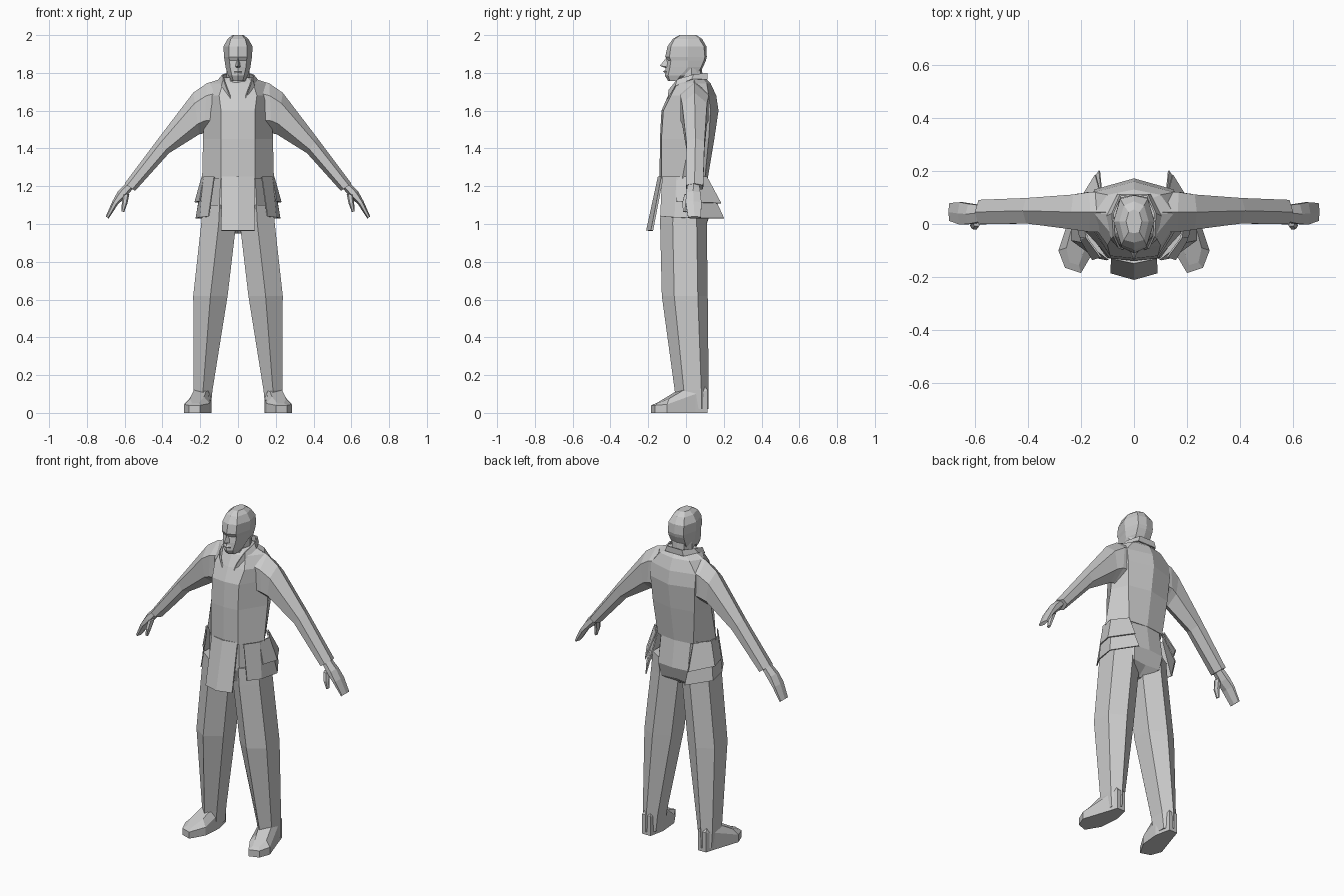
import bpy, bmesh, math


def make(name, verts, faces, mirror=False, thick=0.0):
    me = bpy.data.meshes.new(name)
    me.from_pydata(verts, [], faces)
    bm = bmesh.new()
    bm.from_mesh(me)
    bmesh.ops.recalc_face_normals(bm, faces=bm.faces)
    bm.to_mesh(me)
    bm.free()
    ob = bpy.data.objects.new(name, me)
    bpy.context.collection.objects.link(ob)
    if thick:
        s = ob.modifiers.new("thickness", 'SOLIDIFY')
        s.thickness = thick
        s.offset = 0
    if mirror:
        m = ob.modifiers.new("mirror", 'MIRROR')
        m.use_mirror_merge = False
    return ob


def loft(name, rings, mirror=False, closed=True, cap=True, thick=0.0):
    """Skin a series of equal point rings."""
    n = len(rings[0])
    verts = [p for r in rings for p in r]
    faces = []
    for k in range(len(rings) - 1):
        for i in range(n if closed else n - 1):
            j = (i + 1) % n
            faces.append((k * n + i, k * n + j, (k + 1) * n + j, (k + 1) * n + i))
    if closed and cap:
        faces += [tuple(range(n)), tuple(range((len(rings) - 1) * n, len(rings) * n))]
    return make(name, verts, faces, mirror, thick)


def body_ring(z, front, fx, fy, sx, sy, bx, by, back):
    """Symmetric eight-point horizontal ring."""
    half = [(0, front, z), (fx, fy, z), (sx, sy, z), (bx, by, z), (0, back, z)]
    return half + [(-x, y, h) for x, y, h in half[3:0:-1]]


def limb_ring(top, bottom, y, hy):
    """Six-point ring across a sideways limb, from its top and bottom (x, z)."""
    def at(t, yy):
        return (top[0] + (bottom[0] - top[0]) * t, yy, top[1] + (bottom[1] - top[1]) * t)
    return [at(0, y), at(.25, y - hy), at(.75, y - hy),
            at(1, y), at(.75, y + hy), at(.25, y + hy)]


# jacket body
loft("jacket", [body_ring(*r) for r in [
    (1.24, -.140, .09, -.13, .19, -.02, .12, .10, .115),
    (1.45, -.138, .09, -.13, .185, .02, .14, .12, .15),
    (1.60, -.130, .09, -.12, .18, .03, .15, .13, .172),
    (1.68, -.095, .10, -.08, .18, .03, .15, .12, .160),
    (1.745, -.060, .08, -.045, .15, .04, .10, .11, .130),
    (1.775, -.030, .05, -.02, .08, .04, .05, .09, .100)]])

# trouser hips
loft("hips", [body_ring(*r) for r in [
    (1.26, -.130, .09, -.12, .178, -.02, .10, .095, .11),
    (1.08, -.130, .10, -.13, .186, -.01, .10, .125, .135),
    (1.00, -.080, .09, -.12, .180, 0, .09, .11, .10),
    (.95, -.03, .03, -.05, .06, 0, .03, .05, .04)]])

# trouser legs
legs = []
for z, xi, xo, yf, yb in [(1.10, .01, .185, -.135, .11), (1.00, .01, .195, -.137, .11),
                          (.62, .055, .237, -.128, .115), (.12, .135, .235, -.06, .12),
                          (.02, .145, .23, -.05, .12)]:
    c = (xi + xo) / 2
    d = (yb - yf) * .27
    legs.append([(c, yf, z), (xo, yf + d, z), (xo, yb - d * .8, z),
                 (c, yb, z), (xi, yb - d * .8, z), (xi, yf + d, z)])
loft("trouser_leg", legs, mirror=True)

# shoes: outline sole, upper edge, top
sole = [(.16, .115), (.215, .115), (.235, .05), (.285, -.10), (.26, -.165),
        (.20, -.185), (.15, -.10), (.14, .02)]
heights = [.12, .12, .10, .045, .04, .04, .05, .09]
tops = [(.17, .10, .14), (.21, .10, .14), (.225, .02, .14), (.255, -.09, .075),
        (.243, -.145, .052), (.208, -.155, .052), (.18, -.08, .085), (.16, -.01, .14)]
loft("shoe", [[(x, y, 0) for x, y in sole],
              [(x, y, h) for (x, y), h in zip(sole, heights)], tops], mirror=True)

# sleeves
loft("sleeve", [limb_ring(*r) for r in [
    ((.10, 1.765), (.14, 1.48), .045, .075),
    ((.165, 1.745), (.18, 1.48), .045, .075),
    ((.237, 1.695), (.205, 1.475), .045, .066),
    ((.42, 1.455), (.365, 1.375), .05, .048),
    ((.60, 1.215), (.545, 1.175), .045, .046)]], mirror=True)

# hands
loft("hand", [limb_ring(*r) for r in [
    ((.585, 1.225), (.55, 1.195), .04, .030),
    ((.635, 1.175), (.595, 1.14), .038, .038),
    ((.665, 1.12), (.635, 1.105), .04, .042),
    ((.70, 1.04), (.685, 1.028), .045, .034)]], mirror=True)
loft("thumb", [limb_ring(*r) for r in [
    ((.61, 1.155), (.575, 1.16), .012, .02),
    ((.615, 1.11), (.585, 1.11), -.003, .017),
    ((.618, 1.068), (.603, 1.062), -.005, .01)]], mirror=True)

# front apron flap
loft("front_flap", [
    [(-.085, -.125, 1.25), (0, -.143, 1.25), (.085, -.125, 1.25)],
    [(-.088, -.18, .965), (0, -.205, .965), (.088, -.18, .965)]],
    closed=False, thick=.012)

# flared side skirts, two overlapping layers
loft("side_skirt", [
    [(.125, -.125, 1.25), (.18, -.05, 1.25), (.185, .03, 1.25), (.12, .10, 1.25)],
    [(.155, -.135, 1.04), (.20, -.06, 1.035), (.222, .06, 1.03), (.13, .20, 1.03)]],
    mirror=True, closed=False, thick=.006)
loft("upper_side_skirt", [
    [(.178, -.05, 1.25), (.19, .03, 1.25), (.125, .11, 1.25)],
    [(.203, -.05, 1.12), (.228, .05, 1.115), (.145, .185, 1.11)]],
    mirror=True, closed=False, thick=.006)

# collar with open front
loft("collar", [
    [(.035, -.095, 1.66), (.085, -.055, 1.73), (.10, .03, 1.765), (.06, .11, 1.765),
     (-.06, .11, 1.765), (-.10, .03, 1.765), (-.085, -.055, 1.73), (-.035, -.095, 1.66)],
    [(.055, -.09, 1.71), (.075, -.045, 1.765), (.08, .04, 1.79), (.05, .11, 1.80),
     (-.05, .11, 1.80), (-.08, .04, 1.79), (-.075, -.045, 1.765), (-.055, -.09, 1.71)]],
    closed=False, thick=.008)

# neck
loft("neck", [body_ring(*r) for r in [
    (1.70, -.06, .04, -.05, .06, .03, .04, .08, .09),
    (1.83, -.05, .04, -.03, .06, .03, .04, .075, .085)]])

# head
loft("head", [body_ring(*r) for r in [
    (1.758, -.095, .025, -.085, .035, -.05, .02, -.02, -.015),
    (1.785, -.112, .032, -.095, .052, -.03, .045, .055, .065),
    (1.83, -.108, .042, -.085, .066, .01, .05, .08, .09),
    (1.865, -.098, .045, -.08, .071, .01, .052, .095, .105),
    (1.885, -.110, .048, -.088, .074, .01, .052, .10, .11),
    (1.94, -.098, .048, -.08, .077, .01, .052, .095, .108),
    (1.98, -.07, .038, -.06, .055, .01, .038, .07, .085),
    (2.0, -.035, .02, -.03, .03, .01, .02, .045, .055)]])

# nose and mouth
make("nose", [(0, -.105, 1.88), (.018, -.09, 1.83), (-.018, -.09, 1.83),
              (0, -.138, 1.838), (0, -.10, 1.822)],
     [(0, 1, 3), (0, 3, 2), (1, 4, 3), (3, 4, 2), (0, 2, 4, 1)])
loft("lips", [[(-.022, -.10, z), (0, y, z), (.022, -.10, z)]
              for z, y in [(1.798, -.11), (1.807, -.122), (1.816, -.108)]],
     closed=False)
